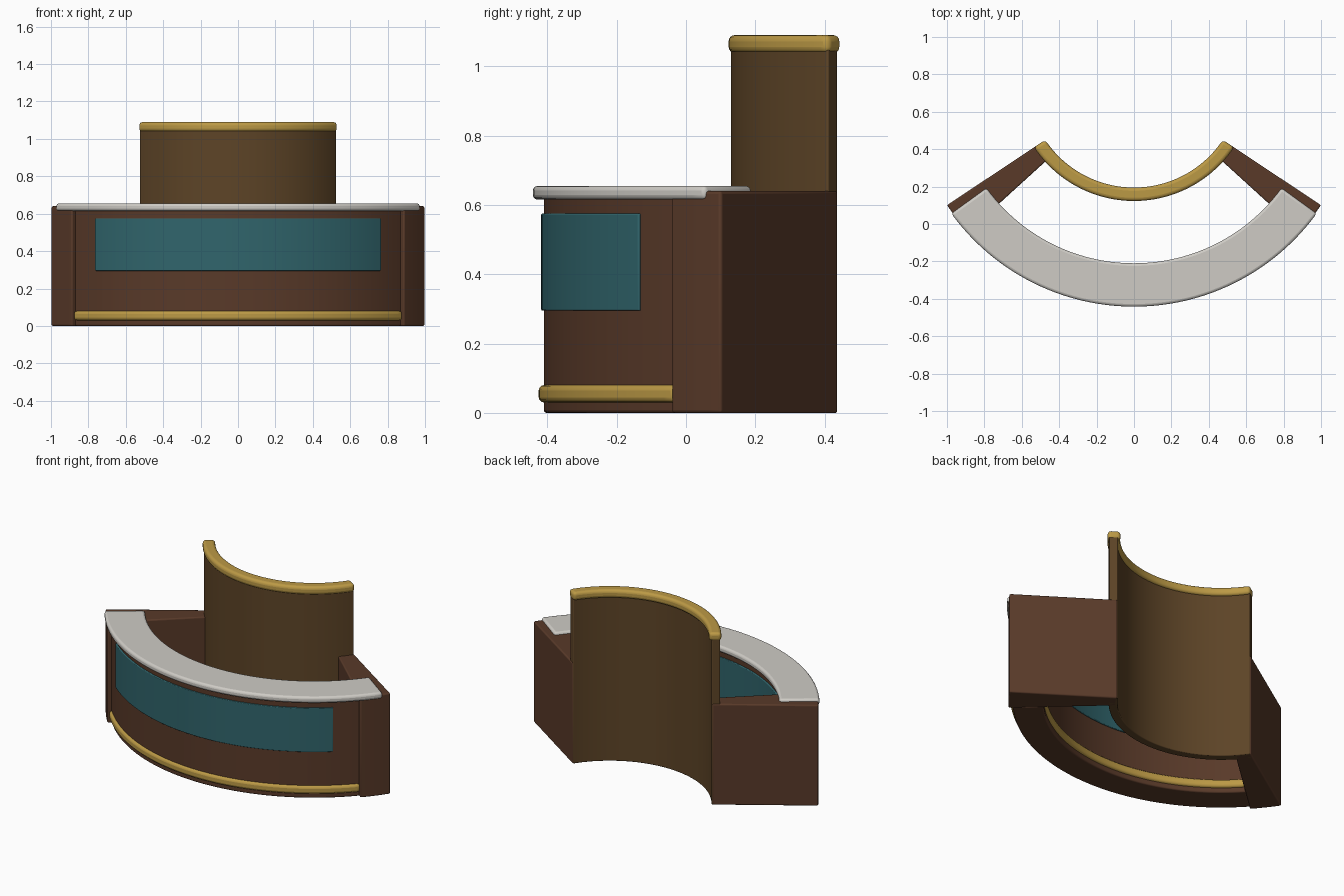
import bpy, bmesh, math

if "Cube" in bpy.data.objects:
    bpy.data.objects.remove(bpy.data.objects["Cube"])

CY = 0.765          # common centre of every arc, on the y axis


def material(name, rgb):
    m = bpy.data.materials.new(name)
    m.diffuse_color = (*rgb, 1)
    m.use_nodes = True
    m.node_tree.nodes["Principled BSDF"].inputs["Base Color"].default_value = m.diffuse_color
    return m


wood = material("dark_wood", (0.10, 0.042, 0.022))
panel_wood = material("panel_wood", (0.11, 0.058, 0.02))
stone = material("pale_stone", (0.62, 0.60, 0.56))
teal = material("teal", (0.03, 0.13, 0.15))
brass = material("brass", (0.50, 0.32, 0.06))


def arc_block(name, r0, r1, a0, a1, z0, z1, mat, steps=48, bevel=0.008, segments=3):
    """Solid ring sector; angles in degrees measured from the front (-y)."""
    bm = bmesh.new()
    rings = []
    for i in range(steps + 1):
        a = math.radians(a0 + (a1 - a0) * i / steps)
        rings.append([bm.verts.new((r * math.sin(a), CY - r * math.cos(a), z))
                      for r, z in ((r0, z0), (r1, z0), (r1, z1), (r0, z1))])
    for p, q in zip(rings, rings[1:]):
        for k in range(4):
            n = (k + 1) % 4
            bm.faces.new((p[k], p[n], q[n], q[k]))
    bm.faces.new(rings[0][::-1])
    bm.faces.new(rings[-1])
    bmesh.ops.recalc_face_normals(bm, faces=bm.faces)
    mesh = bpy.data.meshes.new(name)
    bm.to_mesh(mesh)
    bm.free()
    mesh.materials.append(mat)
    ob = bpy.data.objects.new(name, mesh)
    bpy.context.collection.objects.link(ob)
    mod = ob.modifiers.new("soft_edges", 'BEVEL')
    mod.width = bevel
    mod.segments = segments
    mod.limit_method = 'ANGLE'
    mod.angle_limit = math.radians(40)
    bpy.ops.object.select_all(action='DESELECT')
    ob.select_set(True)
    bpy.context.view_layer.objects.active = ob
    bpy.ops.object.shade_smooth_by_angle(angle=math.radians(35))
    return ob


# Curved counter front with its inlay, kick rail and worktop
arc_block("counter_front", 1.00, 1.175, -48, 48, 0.0, 0.63, wood)
arc_block("teal_inlay", 0.992, 1.183, -40.3, 40.3, 0.295, 0.575, teal, bevel=0.004)
arc_block("kick_rail", 0.985, 1.19, -47.8, 47.8, 0.03, 0.08, brass, bevel=0.015)
arc_block("worktop", 0.975, 1.207, -54, 54, 0.615, 0.655, stone, bevel=0.014)

# Tapered side walls joining the counter to the back panel
for side, s in (("left", -1), ("right", 1)):
    arc_block(side + "_side_wall", 0.59, 1.2, s * 47.7, s * 56.4, 0.0, 0.64, wood, steps=4)

# Tall curved back panel and its cap rail
arc_block("back_panel", 0.585, 0.635, -56, 56, 0.0, 1.06, panel_wood, bevel=0.005)
arc_block("cap_rail", 0.57, 0.642, -56.4, 56.4, 1.038, 1.09, brass, bevel=0.018, segments=4)
